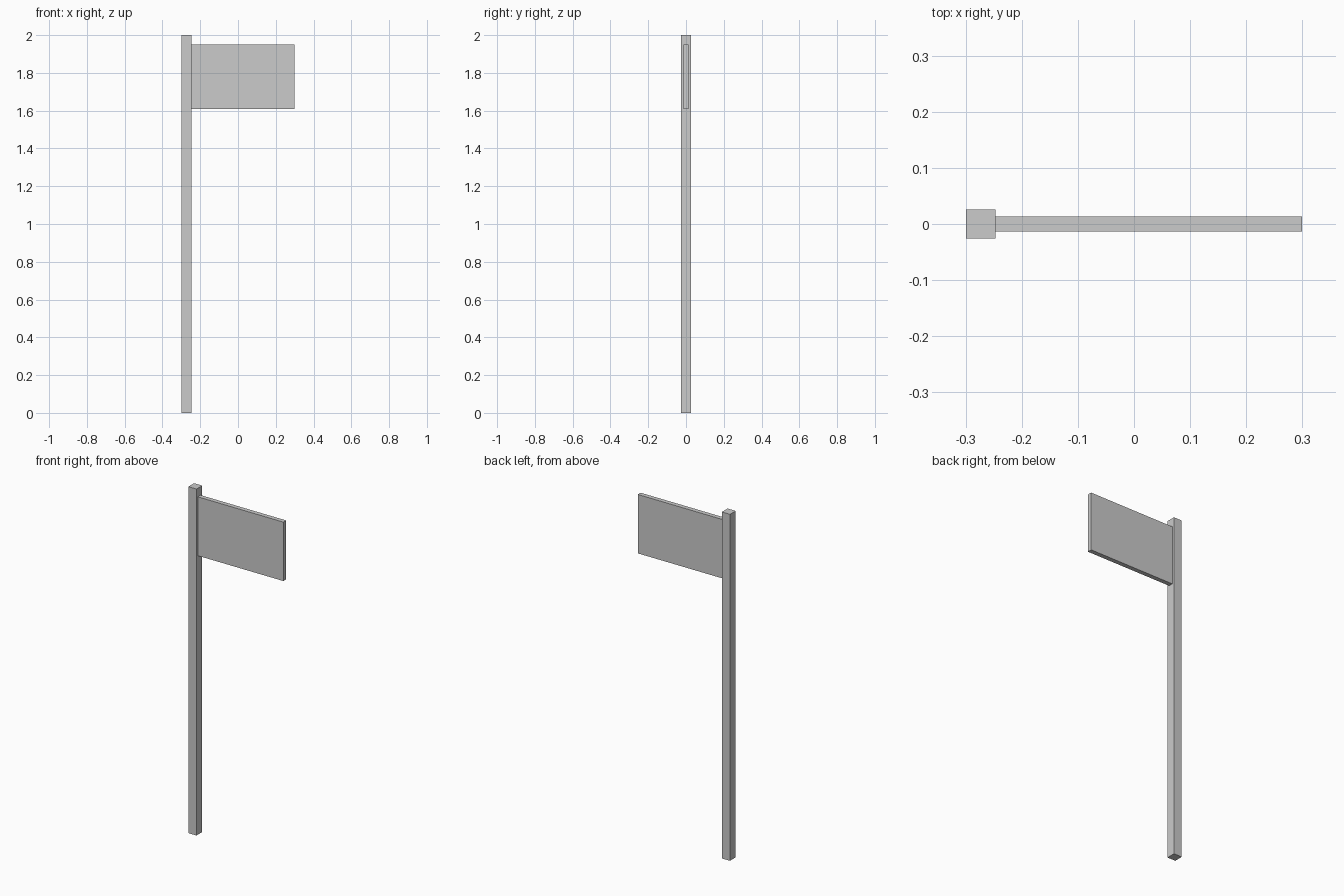
import bpy

if "Cube" in bpy.data.objects:
    bpy.data.objects.remove(bpy.data.objects["Cube"])


def box(name, x, y, z):
    """Axis-aligned box from (min, max) ranges."""
    ranges = (x, y, z)
    bpy.ops.mesh.primitive_cube_add(size=1, location=[(a + b) / 2 for a, b in ranges])
    obj = bpy.context.object
    obj.name = name
    obj.scale = [b - a for a, b in ranges]
    bpy.ops.object.transform_apply(location=False, rotation=False, scale=True)
    return obj


# Square upright post
box("post", (-0.299, -0.247), (-0.026, 0.026), (0, 2))

# Sign board butted against the post's side
box("sign_board", (-0.247, 0.299), (-0.013, 0.013), (1.61, 1.95))
